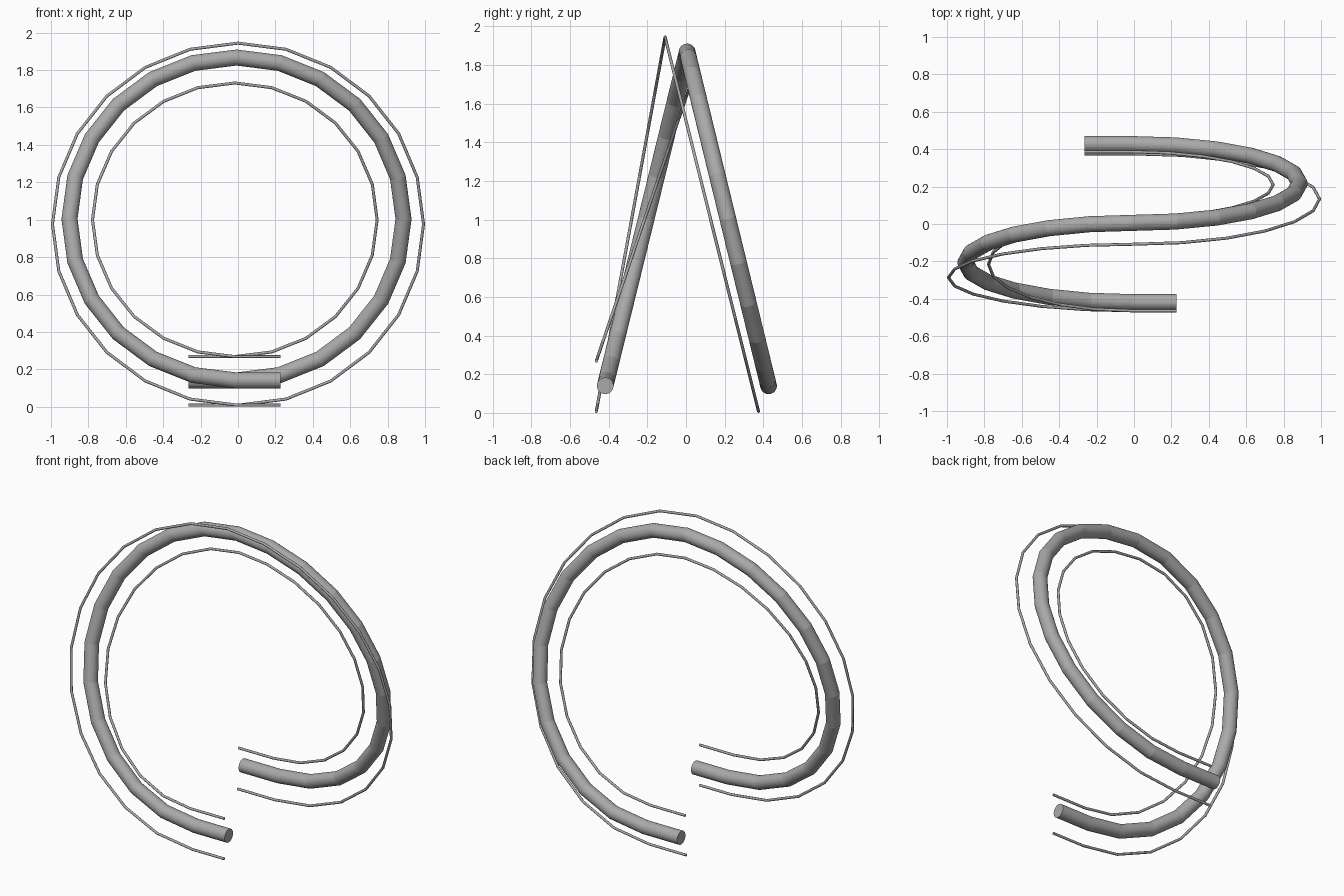
import bpy
import math

if "Cube" in bpy.data.objects:
    bpy.data.objects.remove(bpy.data.objects["Cube"])

X_START, X_END = -0.265, 0.227   # tips of the straight lead-in / lead-out
STEPS = 12                       # segments per half turn

grey = bpy.data.materials.new("dark_grey")
grey.diffuse_color = (0.4, 0.4, 0.4, 1)
grey.use_nodes = True
grey.node_tree.nodes["Principled BSDF"].inputs["Base Color"].default_value = grey.diffuse_color


def loop_tube(name, radius, cx, rx, z_low, z_top, y_back, y_top, y_front, res):
    """One loop of tube: back lead-in, up the right side, down the left side, front lead-out."""
    cz, rz = (z_low + z_top) / 2, (z_top - z_low) / 2
    pts = [(X_START, y_back, z_low)]
    for i in range(2 * STEPS + 1):
        a = math.pi * i / STEPS
        lift = (1 - math.cos(a)) / 2              # 0 at the bottom, 1 at the top
        y_end = y_back if i <= STEPS else y_front
        pts.append((cx + rx * math.sin(a),
                    y_end + (y_top - y_end) * lift,
                    cz - rz * math.cos(a)))
    pts.append((X_END, y_front, z_low))

    curve = bpy.data.curves.new(name, 'CURVE')
    curve.dimensions = '3D'
    curve.bevel_depth = radius
    curve.bevel_resolution = res
    curve.use_fill_caps = True
    spline = curve.splines.new('POLY')
    spline.points.add(len(pts) - 1)
    for p, co in zip(spline.points, pts):
        p.co = (*co, 1)
    spline.use_smooth = False
    curve.materials.append(grey)

    obj = bpy.data.objects.new(name, curve)
    bpy.context.collection.objects.link(obj)
    bpy.ops.object.select_all(action='DESELECT')
    obj.select_set(True)
    bpy.context.view_layer.objects.active = obj
    bpy.ops.object.convert(target='MESH')


# Thick central tube and the two thin rails beside it
loop_tube("main_tube", 0.043, -0.008, 0.893, 0.140, 1.867, 0.427, 0.006, -0.418, 14)
loop_tube("outer_rail", 0.008, 0.0, 0.992, 0.008, 1.944, 0.375, -0.108, -0.464, 6)
loop_tube("inner_rail", 0.008, -0.017, 0.761, 0.268, 1.731, 0.386, 0.034, -0.464, 6)
